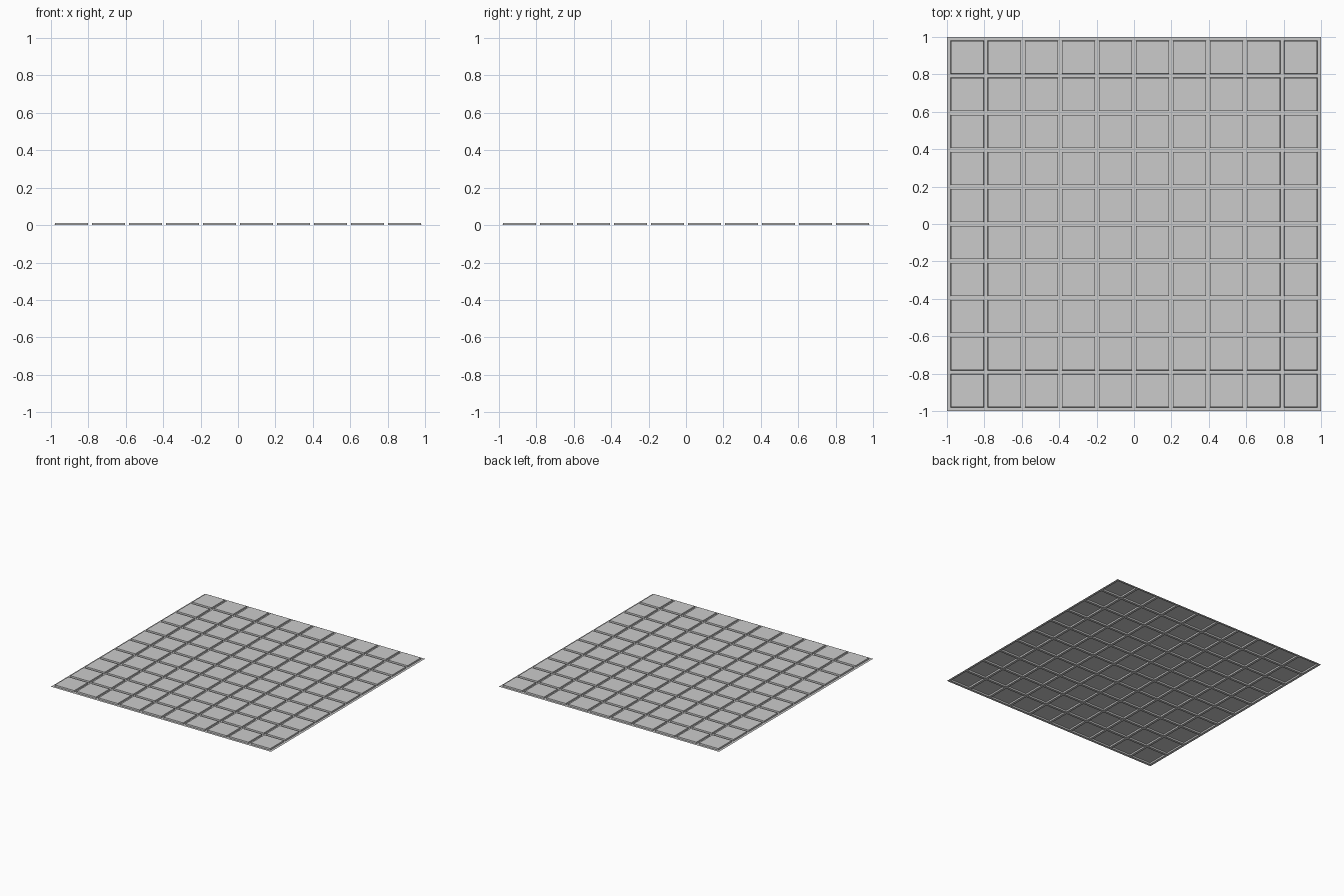
import bpy, bmesh

if "Cube" in bpy.data.objects:
    bpy.data.objects.remove(bpy.data.objects["Cube"])

COUNT = 10      # tiles per side
GAP = 0.02      # joint and border width
HEIGHT = 0.012  # tile rise above the joints
TAPER = 0.002   # slight slope of the tile sides
TILE = (2 - GAP * (COUNT + 1)) / COUNT

bm = bmesh.new()

# Joint lines: alternating joint / tile coordinates
lines = [-1.0]
for i in range(COUNT):
    start = -1 + GAP + i * (TILE + GAP)
    lines += [start, start + TILE]
lines.append(1.0)

# Flat sheet split along the joint lines
verts = [[bm.verts.new((x, y, 0)) for x in lines] for y in lines]
tiles = []
for j in range(len(lines) - 1):
    for i in range(len(lines) - 1):
        face = bm.faces.new((verts[j][i], verts[j][i + 1],
                             verts[j + 1][i + 1], verts[j + 1][i]))
        if i % 2 and j % 2:
            tiles.append(face)
bm.normal_update()

# Raised tiles, hollow underneath
bmesh.ops.inset_individual(bm, faces=tiles, thickness=TAPER, depth=HEIGHT)

mesh = bpy.data.meshes.new("tiled_floor")
bm.to_mesh(mesh)
bm.free()
floor = bpy.data.objects.new("tiled_floor", mesh)
bpy.context.collection.objects.link(floor)
